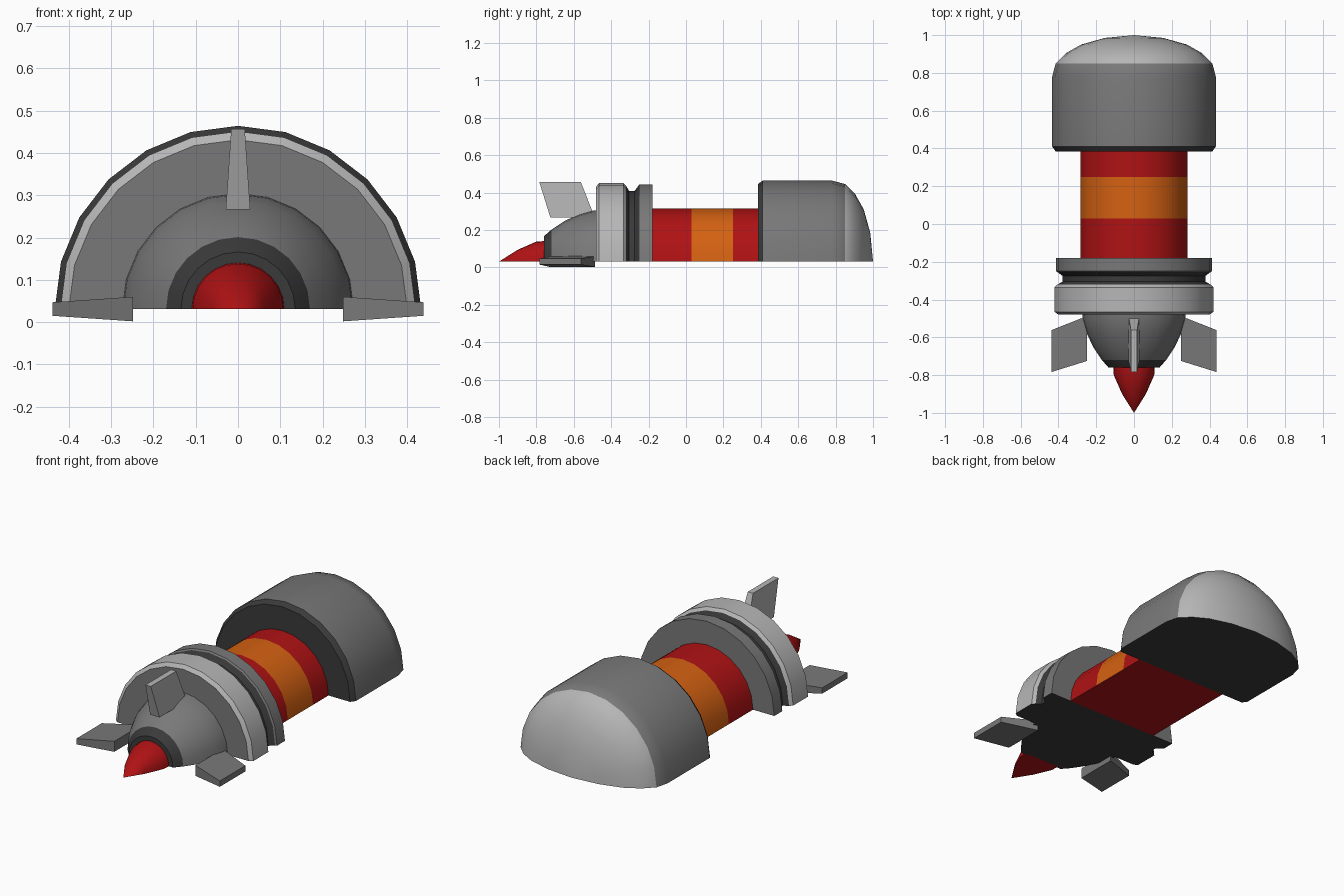
import bpy, bmesh
from math import pi, sin, cos
from mathutils import Matrix, Vector

cube = bpy.data.objects.get("Cube")
if cube:
    bpy.data.objects.remove(cube, do_unlink=True)

AXIS_Z = 0.031
HALF_STEPS = 12


def make_material(name, rgb):
    mat = bpy.data.materials.new(name)
    mat.use_nodes = True
    color = (*rgb, 1.0)
    mat.diffuse_color = color
    mat.node_tree.nodes["Principled BSDF"].inputs["Base Color"].default_value = color
    return mat


RED = make_material("red", (0.43, 0.006, 0.007))
ORANGE = make_material("orange", (0.66, 0.12, 0.006))
GREY = make_material("mid grey", (0.19, 0.19, 0.19))
LIGHT = make_material("light grey", (0.47, 0.47, 0.47))
DARK = make_material("dark grey", (0.042, 0.042, 0.042))


def finish(name, bm, mats):
    bmesh.ops.recalc_face_normals(bm, faces=bm.faces[:])
    mesh = bpy.data.meshes.new(name)
    bm.to_mesh(mesh)
    bm.free()
    for mat in mats:
        mesh.materials.append(mat)
    obj = bpy.data.objects.new(name, mesh)
    bpy.context.collection.objects.link(obj)
    return obj


def half_turned(name, start, sections, base):
    """Turn a (y, radius) profile half way round; each section is (y, radius, material)."""
    bm = bmesh.new()
    mats = [base]

    def ring(y, r):
        if r == 0:
            return [bm.verts.new((0, y, AXIS_Z))]
        angles = [pi * k / HALF_STEPS for k in range(HALF_STEPS + 1)]
        return [bm.verts.new((r * cos(a), y, AXIS_Z + r * sin(a))) for a in angles]

    rings = [ring(*start)]
    for y, r, mat in sections:
        if mat not in mats:
            mats.append(mat)
        a, b = rings[-1], ring(y, r)
        rings.append(b)
        for k in range(HALF_STEPS):
            quad = [a[min(k, len(a) - 1)], a[min(k + 1, len(a) - 1)],
                    b[min(k + 1, len(b) - 1)], b[min(k, len(b) - 1)]]
            face = bm.faces.new(list(dict.fromkeys(quad)))
            face.material_index = mats.index(mat)
    # flat underside
    left = [r[0] for r in rings]
    right = [r[-1] for r in reversed(rings)]
    bm.faces.new(list(dict.fromkeys(left + right)))

    obj = finish(name, bm, mats)
    bpy.ops.object.select_all(action='DESELECT')
    obj.select_set(True)
    bpy.context.view_layer.objects.active = obj
    bpy.ops.object.shade_smooth_by_angle(angle=0.6)
    return obj


# Pointed red tip
half_turned("front_tip", (-1.0, 0), [
    (-0.9, 0.063, RED), (-0.8, 0.107, RED), (-0.75, 0.11, RED), (-0.75, 0, RED)], RED)

# Rounded nose with a dark chamfered collar
half_turned("nose", (-0.76, 0), [
    (-0.76, 0.135, DARK), (-0.72, 0.17, DARK), (-0.65, 0.217, GREY),
    (-0.57, 0.254, GREY), (-0.51, 0.271, GREY), (-0.47, 0.274, GREY),
    (-0.47, 0, GREY)], DARK)

# Collar: light ring, dark groove, mid grey ring
half_turned("collar", (-0.48, 0), [
    (-0.48, 0.40, GREY), (-0.465, 0.42, LIGHT), (-0.335, 0.42, LIGHT),
    (-0.32, 0.405, LIGHT), (-0.305, 0.378, DARK), (-0.275, 0.378, DARK),
    (-0.255, 0.405, DARK), (-0.25, 0.413, GREY), (-0.18, 0.413, GREY),
    (-0.18, 0, GREY)], DARK)

# Banded body tube
half_turned("body", (-0.18, 0), [
    (-0.18, 0.283, RED), (0.03, 0.283, RED), (0.25, 0.283, ORANGE),
    (0.39, 0.283, RED), (0.39, 0, RED)], RED)

# Rear tank with a dark front and a light dome
half_turned("tank", (0.385, 0), [
    (0.385, 0.415, DARK), (0.41, 0.433, DARK), (0.78, 0.433, GREY),
    (0.85, 0.415, GREY), (0.905, 0.36, LIGHT), (0.95, 0.28, LIGHT),
    (0.985, 0.155, LIGHT), (1.0, 0, LIGHT)], DARK)


def fin(name, turn, mat):
    """Swept fin, thicker at its root, turned about the long axis."""
    bm = bmesh.new()
    outline = [(-0.725, 0.235, 0.029), (-0.487, 0.235, 0.029),
               (-0.562, 0.425, 0.016), (-0.784, 0.425, 0.016)]
    sides = [[bm.verts.new((s * t, y, r)) for y, r, t in outline] for s in (-1, 1)]
    for side in sides:
        bm.faces.new(side)
    for k in range(4):
        n = (k + 1) % 4
        bm.faces.new([sides[0][k], sides[0][n], sides[1][n], sides[1][k]])
    place = Matrix.Translation(Vector((0, 0, AXIS_Z))) @ Matrix.Rotation(turn, 4, 'Y')
    bm.transform(place)
    return finish(name, bm, [mat])


# Three fins around the nose
fin("top_fin", 0, LIGHT)
for label, sign in (("left", 1), ("right", -1)):
    side_fin = fin(label + "_fin", sign * pi / 2, GREY)
    side_fin.location.x = sign * 0.013
